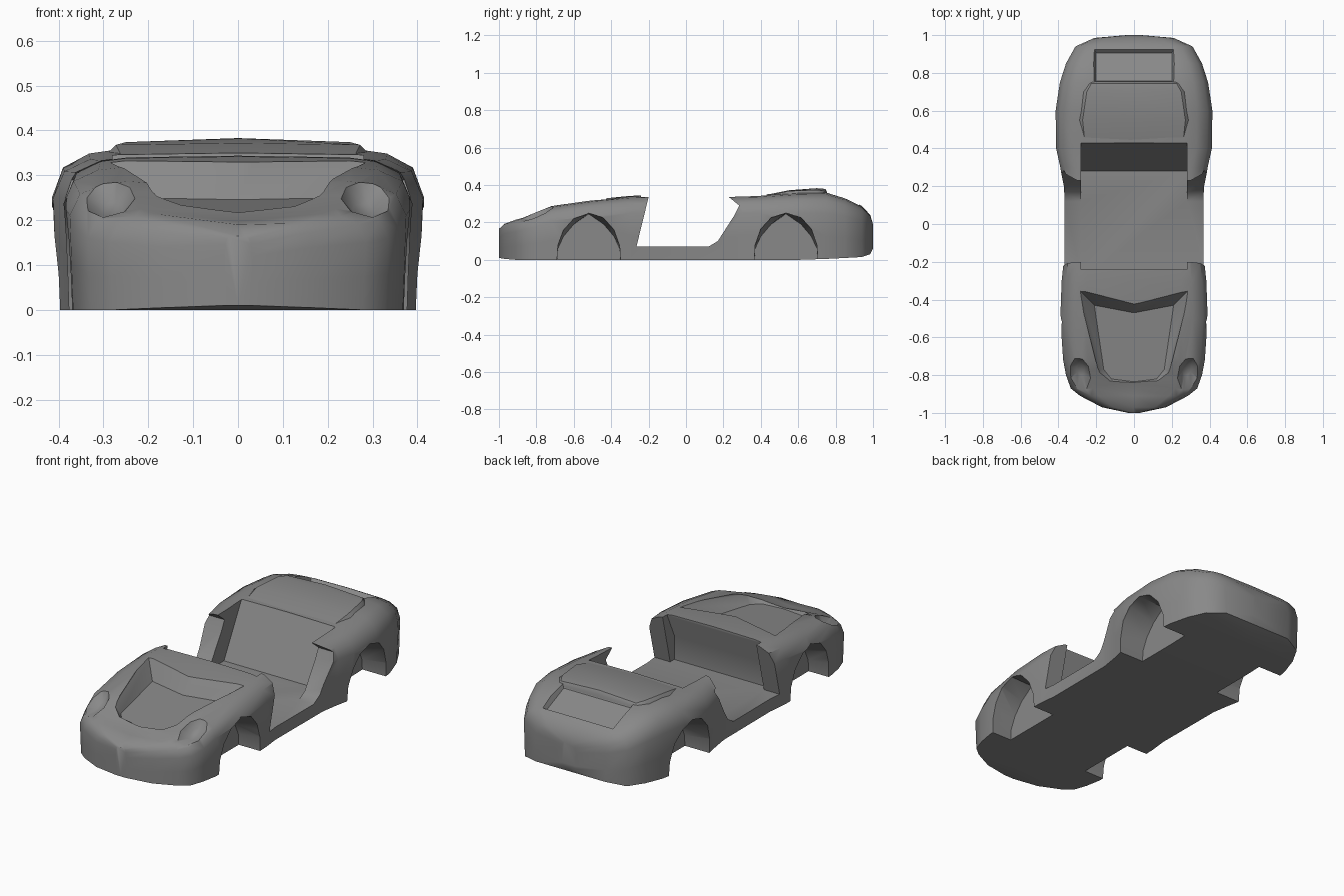
import bpy, bmesh, math
from mathutils import Matrix

cube = bpy.data.objects.get("Cube")
if cube:
    bpy.data.objects.remove(cube)

paint = bpy.data.materials.new("grey_paint")
paint.use_nodes = True
GREY = (0.25, 0.25, 0.25, 1)
paint.diffuse_color = GREY
paint.node_tree.nodes["Principled BSDF"].inputs["Base Color"].default_value = GREY


def finish(name, bm):
    bmesh.ops.recalc_face_normals(bm, faces=bm.faces)
    me = bpy.data.meshes.new(name)
    bm.to_mesh(me)
    bm.free()
    me.materials.append(paint)
    ob = bpy.data.objects.new(name, me)
    bpy.context.collection.objects.link(ob)
    return ob


def loft(name, rings):
    """Closed solid skinned through rings with equal point counts."""
    bm = bmesh.new()
    loops = [[bm.verts.new(p) for p in ring] for ring in rings]
    n = len(loops[0])
    for a, b in zip(loops, loops[1:]):
        for i in range(n):
            j = (i + 1) % n
            bm.faces.new((a[i], a[j], b[j], b[i]))
    bm.faces.new(loops[0])
    bm.faces.new(loops[-1])
    return finish(name, bm)


def prism(name, profile, x0, x1):
    """Side profile (y, z) extruded across x."""
    return loft(name, [[(x, y, z) for y, z in profile] for x in (x0, x1)])


def mirrored(half):
    """Complete a ring whose first and last points lie on the centre line."""
    return half + [(-x, y, z) for x, y, z in reversed(half[1:-1])]


def select(ob):
    bpy.ops.object.select_all(action='DESELECT')
    ob.select_set(True)
    bpy.context.view_layer.objects.active = ob


def cut(target, cutter):
    select(target)
    mod = target.modifiers.new("cut", 'BOOLEAN')
    mod.operation = 'DIFFERENCE'
    mod.solver = 'EXACT'
    mod.object = cutter
    bpy.ops.object.modifier_apply(modifier=mod.name)
    bpy.data.objects.remove(cutter)


# Body shell: y, half width, shoulder height, crown height, underside, centre dip
stations = [
    (-1.0, .03, .12, .165, .01, 0), (-.97, .17, .14, .195, .005, .005),
    (-.91, .285, .15, .217, 0, .02), (-.87, .335, .16, .228, 0, .02),
    (-.8, .36, .18, .258, 0, .03), (-.72, .375, .21, .29, 0, .025),
    (-.5, .39, .235, .322, 0, 0), (-.3, .383, .25, .342, 0, 0),
    (-.2, .372, .25, .345, 0, 0), (.2, .374, .25, .345, 0, 0),
    (.3, .39, .25, .345, 0, 0), (.4, .412, .25, .348, 0, 0),
    (.6, .415, .25, .362, 0, 0), (.75, .392, .25, .363, .005, 0),
    (.85, .36, .235, .332, .01, 0), (.94, .31, .21, .288, .015, 0),
    (.985, .21, .185, .24, .03, 0), (1.0, .04, .15, .19, .06, 0)]


def section(y, w, shoulder, crown, under, dip):
    d = crown - shoulder
    return mirrored([
        (0, y, under), (w * .98, y, under), (w * .99, y, shoulder * .5),
        (w, y, shoulder), (w * .94, y, shoulder + d * .6),
        (w * .8, y, shoulder + d * .88), (w * .65, y, shoulder + d * .96),
        (0, y, crown - dip)])


body = loft("car_body", [section(*s) for s in stations])

# Door opening through both sides, then the deeper cabin well
cut(body, prism("door_cutter", [
    (-.2, .5), (-.2, .335), (-.265, .07), (.12, .07), (.17, .1),
    (.26, .24), (.285, .29), (.23, .335), (.23, .5)], -.6, .6))
cut(body, prism("cabin_cutter", [
    (-.24, .5), (-.24, .33), (-.3, .2), (-.3, .07),
    (.28, .07), (.43, .345), (.43, .5)], -.28, .28))

# Wheel arches, lower on the inside than at the fender lip
half_arch = [(.175, -.1, -.1), (.165, .08, .06), (.135, .165, .125),
             (.08, .225, .19), (0, .25, .245)]
arch = [(-y, a, b) for y, a, b in half_arch] + half_arch[-2::-1]
for side in (-1, 1):
    for centre in (-.52, .535):
        cut(body, loft("arch_cutter", [
            [(side * .25, y + centre, b) for y, a, b in arch],
            [(side * .4, y + centre, a) for y, a, b in arch],
            [(side * .6, y + centre, a) for y, a, b in arch]]))

# Sunken bonnet panel with sloping walls
floor = [(0, -.835), (.12, -.82), (.16, -.77), (.21, -.43), (0, -.47)]
rim = [(0, -.85), (.13, -.835), (.185, -.79), (.3, -.34), (0, -.415)]
rim_z = [.23, .24, .26, .345, .345]
cut(body, loft("bonnet_cutter", [
    mirrored([(x, y, .213 + (y + .835) * .09) for x, y in floor]),
    mirrored([(x, y, z) for (x, y), z in zip(rim, rim_z)]),
    mirrored([(x, y, .5) for x, y in rim])]))

# Dished headlight sockets
for side in (-1, 1):
    bm = bmesh.new()
    place = (Matrix.Translation((side * .287, -.785, .252))
             @ Matrix.Rotation(side * .25, 4, 'Y')
             @ Matrix.Rotation(math.radians(28), 4, 'X')
             @ Matrix.Diagonal((.06, .096, 1, 1))
             @ Matrix.Rotation(math.pi / 8, 4, 'Z'))
    bmesh.ops.create_cone(bm, cap_ends=True, segments=8, radius1=.4,
                          radius2=1.6, depth=.07, matrix=place)
    cut(body, finish("headlight_cutter", bm))

# Raised engine cover sweeping up to a lip and blending into the shell
cover = loft("engine_cover", [
    mirrored([(0, y, .3), (w + .03, y, .3), (w + .03, y, edge - .03),
              (w, y, edge), (0, y, top)])
    for y, w, edge, top in ((.435, .26, .343, .349), (.55, .272, .368, .372),
                            (.7, .25, .374, .383), (.745, .225, .368, .379),
                            (.755, .22, .352, .36))])

# Rear lid recess with sloping walls, following the tail slope
lid_rings = ((.2, .757, .34, .905, .277), (.214, .745, .368, .93, .3),
             (.214, .745, .5, .93, .5))
cut(body, loft("rear_lid_cutter", [
    [(-w, y0, z0), (w, y0, z0), (w, y1, z1), (-w, y1, z1)]
    for w, y0, z0, y1, z1 in lid_rings]))

for ob in (body, cover):
    select(ob)
    bpy.ops.object.shade_smooth_by_angle(angle=math.radians(42))
